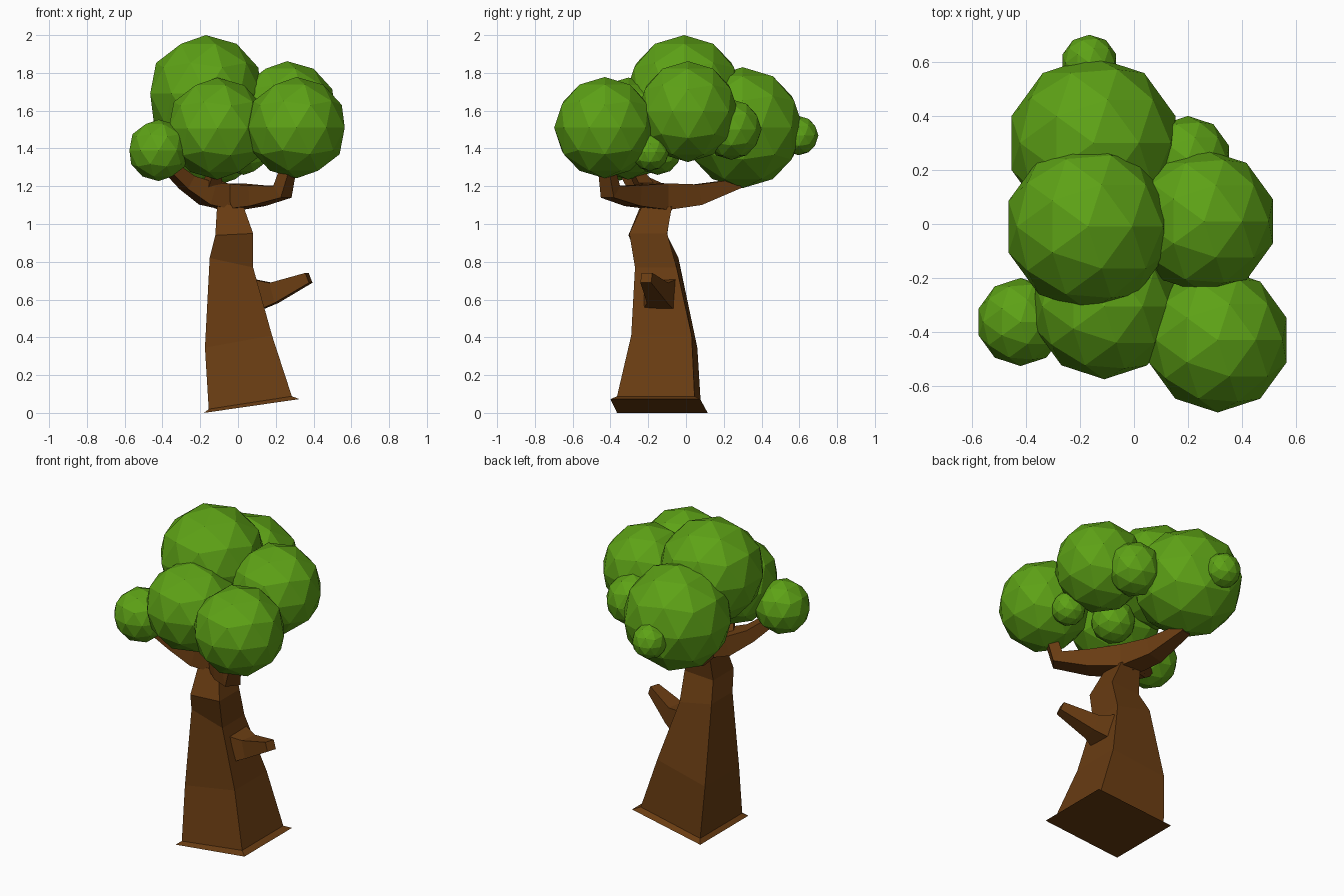
import bpy
from mathutils import Vector

if "Cube" in bpy.data.objects:
    bpy.data.objects.remove(bpy.data.objects["Cube"])


def material(name, color):
    m = bpy.data.materials.new(name)
    m.diffuse_color = (*color, 1)
    m.use_nodes = True
    m.node_tree.nodes["Principled BSDF"].inputs["Base Color"].default_value = m.diffuse_color
    return m


bark = material("bark", (0.14, 0.045, 0.006))
leaf = material("leaf", (0.11, 0.36, 0.008))


def loft(name, rings):
    """Four-sided skin through a list of four-point rings, capped at both ends."""
    verts = [p for ring in rings for p in ring]
    faces = [(3, 2, 1, 0), tuple(len(verts) - 4 + i for i in range(4))]
    for r in range(len(rings) - 1):
        for i in range(4):
            a, b = r * 4 + i, r * 4 + (i + 1) % 4
            faces.append((a, b, b + 4, a + 4))
    mesh = bpy.data.meshes.new(name)
    mesh.from_pydata(verts, [], faces)
    mesh.materials.append(bark)
    obj = bpy.data.objects.new(name, mesh)
    bpy.context.collection.objects.link(obj)


def branch(name, path):
    """Square tapering limb; path entries are x, y, z, half width, half height."""
    pts = [Vector(p[:3]) for p in path]
    rings = []
    side = None
    for i, p in enumerate(pts):
        before = (p - pts[max(i - 1, 0)]).normalized()
        after = (pts[min(i + 1, len(pts) - 1)] - p).normalized()
        d = (before + after).normalized()
        side = d.cross(Vector((0, 0, 1))).normalized()
        up = side.cross(d)
        w, h = path[i][3:]
        rings.append([p - side * w - up * h, p - side * w + up * h,
                      p + side * w + up * h, p + side * w - up * h])
    loft(name, rings)


# Trunk: each level is left x, left front y, left back y, left z, then the same on the right
levels = [
    (-.18, -.365, .115, 0, .325, -.40, .075, .073),
    (-.155, -.34, .08, .02, .285, -.365, .045, .088),
    (-.175, -.28, .06, .345, .18, -.29, .03, .41),
    (-.15, -.25, -.04, .82, .08, -.27, -.05, .77),
    (-.12, -.305, -.10, .94, .08, -.30, -.10, .95),
    (-.11, -.235, -.075, 1.11, .03, -.235, -.075, 1.09),
]
loft("trunk", [[(lx, lf, lz), (rx, rf, rz), (rx, rb, rz), (lx, lb, lz)]
               for lx, lf, lb, lz, rx, rf, rb, rz in levels])

# Limbs holding the crown, and the low side branch
branch("crown_limb", [
    (.265, -.42, 1.29, .035, .03), (.235, -.40, 1.17, .045, .04),
    (.10, -.28, 1.15, .06, .055), (-.04, -.13, 1.145, .075, .07),
    (-.10, .06, 1.155, .06, .055), (-.15, .28, 1.215, .035, .025)])
branch("left_limb", [
    (-.02, -.14, 1.14, .075, .07), (-.16, -.20, 1.16, .07, .06),
    (-.27, -.26, 1.22, .045, .04), (-.36, -.32, 1.30, .035, .03)])
branch("limb_twig", [
    (-.15, -.20, 1.17, .04, .04), (-.12, -.26, 1.27, .03, .03)])
branch("side_branch", [
    (.06, -.14, .62, .10, .095), (.19, -.15, .635, .055, .055),
    (.375, -.21, .715, .03, .028)])

# Leaf clumps: x, y, z, radius
clumps = {
    "top_leaves": (-.17, -.01, 1.69, .31),
    "back_leaves": (-.15, .30, 1.51, .32),
    "front_right_leaves": (.31, -.43, 1.51, .268),
    "front_leaves": (-.11, -.305, 1.505, .27),
    "right_leaves": (.26, .01, 1.595, .267),
    "left_leaves": (-.42, -.363, 1.39, .163),
    "back_tip_leaves": (-.165, .597, 1.468, .104),
    "back_right_leaves": (.20, .24, 1.50, .16),
    "right_tuft": (.33, -.19, 1.38, .10),
    "inner_tuft": (.03, -.15, 1.39, .13),
}
for name, (x, y, z, r) in clumps.items():
    bpy.ops.mesh.primitive_ico_sphere_add(subdivisions=2, radius=r, location=(x, y, z))
    bpy.context.object.name = name
    bpy.context.object.data.materials.append(leaf)
